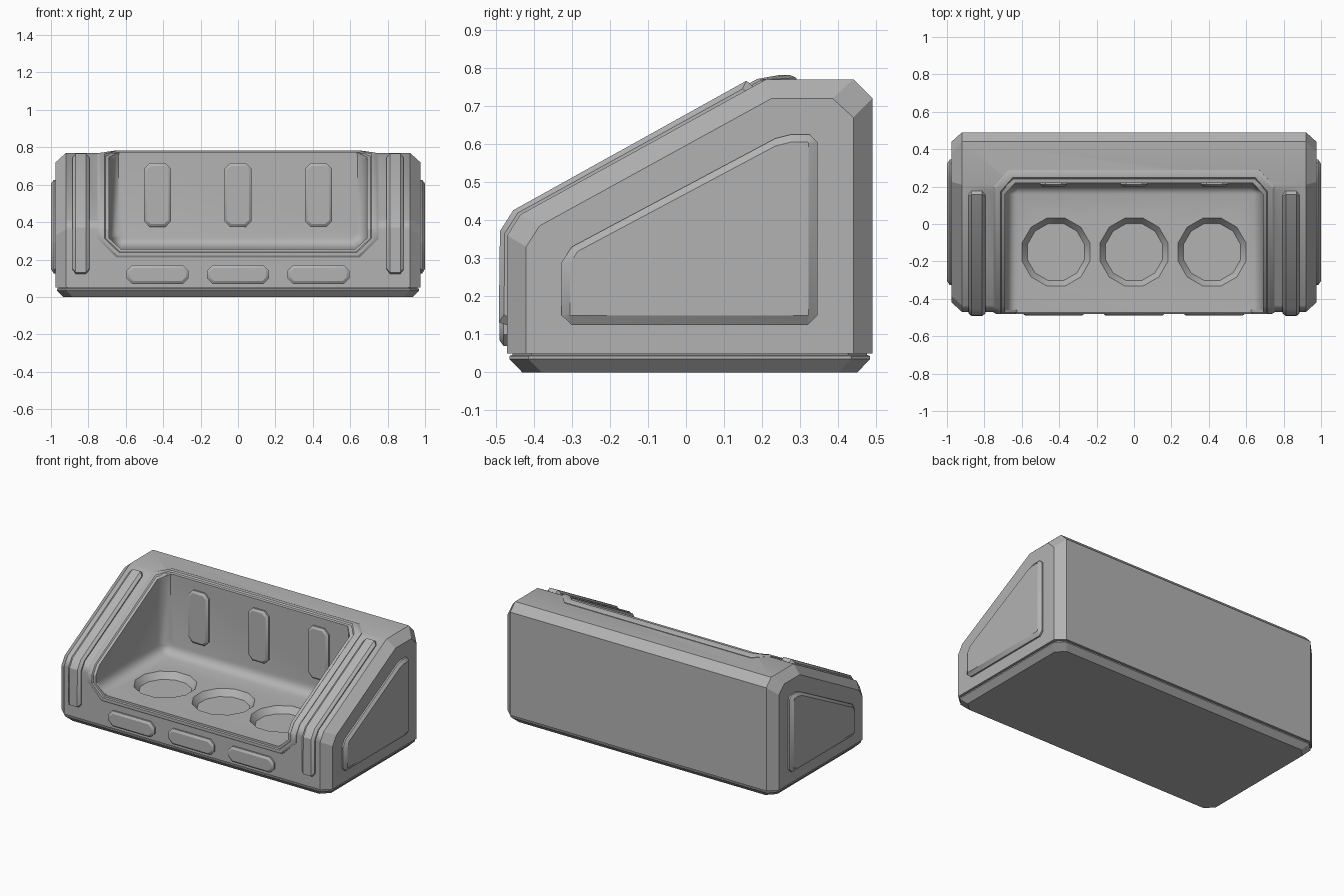
import bpy, bmesh, math
from mathutils import Vector

if "Cube" in bpy.data.objects:
    bpy.data.objects.remove(bpy.data.objects["Cube"])

grey = bpy.data.materials.new("warm grey metal")
grey.use_nodes = True
COLOUR = (0.45, 0.45, 0.45, 1)
grey.diffuse_color = COLOUR
grey.node_tree.nodes["Principled BSDF"].inputs["Base Color"].default_value = COLOUR


def loft(name, rings, closed=False, angle=30):
    """Skin equal-length closed rings; cap the ends, or join last to first."""
    bm = bmesh.new()
    loops = [[bm.verts.new(p) for p in ring] for ring in rings]
    pairs = list(zip(loops, loops[1:]))
    if closed:
        pairs.append((loops[-1], loops[0]))
    else:
        bm.faces.new(loops[0])
        bm.faces.new(loops[-1])
    for a, b in pairs:
        for i in range(len(a)):
            j = (i + 1) % len(a)
            bm.faces.new((a[i], a[j], b[j], b[i]))
    bmesh.ops.recalc_face_normals(bm, faces=bm.faces)
    mesh = bpy.data.meshes.new(name)
    bm.to_mesh(mesh)
    bm.free()
    obj = bpy.data.objects.new(name, mesh)
    bpy.context.collection.objects.link(obj)
    mesh.materials.append(grey)
    activate(obj)
    bpy.ops.object.shade_smooth_by_angle(angle=math.radians(angle))
    return obj


def activate(obj):
    bpy.ops.object.select_all(action='DESELECT')
    obj.select_set(True)
    bpy.context.view_layer.objects.active = obj


def at_x(x, profile):
    return [(x, y, z) for y, z in profile]


def chamfered(w, h, c):
    """Chamfered rectangle outline from half sizes."""
    return [(w - c, -h), (w, c - h), (w, h - c), (w - c, h),
            (c - w, h), (-w, h - c), (-w, c - h), (c - w, -h)]


def cut(obj, cutter):
    mod = obj.modifiers.new("cut", 'BOOLEAN')
    mod.operation, mod.solver, mod.object = 'DIFFERENCE', 'EXACT', cutter
    activate(obj)
    bpy.ops.object.modifier_apply(modifier=mod.name)
    bpy.data.objects.remove(cutter)


FRONT, BACK, SPACING, FLOOR = -0.47, 0.49, 0.43, 0.255

# Body: wedge profile with chamfered sides
outer = [(FRONT, .05), (FRONT, .36), (-.435, .415), (.21, .77),
         (.44, .77), (BACK, .72), (BACK, .05)]
inner = [(-.42, .05), (-.42, .33), (-.385, .385), (.225, .72),
         (.385, .72), (.44, .67), (.44, .05)]
body = loft("body", [at_x(-.975, inner), at_x(-.92, outer),
                     at_x(.92, outer), at_x(.975, inner)])

# Open recess with softened inner corners
def bay(y, w, low, c):
    return [(-w, y, 1), (-w, y, low + c), (c - w, y, low),
            (w - c, y, low), (w, y, low + c), (w, y, 1)]

cut(body, loft("recess_cutter", [bay(-.6, .69, FLOOR, .06), bay(.16, .69, FLOOR, .06),
                                 bay(.22, .64, FLOOR + .06, .03)]))

# Round tapered sockets in the recess floor
def ring12(cx, r, z):
    steps = [math.radians(15 + 30 * i) for i in range(12)]
    return [(cx + r * math.cos(a), -.15 + r * math.sin(a), z) for a in steps]

for k in (-1, 0, 1):
    cx = k * SPACING * .97
    cut(body, loft("socket_cutter", [ring12(cx, .158, FLOOR - .04), ring12(cx, .188, FLOOR),
                                     ring12(cx, .188, FLOOR + .02)]))

# Body shading: soft along the profile, crisp at the side chamfers
body.data.polygons.foreach_set("use_smooth", [True] * len(body.data.polygons))
bm = bmesh.new()
bm.from_mesh(body.data)
for e in bm.edges:
    side = all(abs(v.co.x) > .9 for v in e.verts)
    e.smooth = e.calc_face_angle(3) < math.radians(50) and not side
bm.to_mesh(body.data)
bm.free()
weighted = body.modifiers.new("weighted normals", 'WEIGHTED_NORMAL')
weighted.keep_sharp = True

# Base skirt: tapered foot with a thin groove below the body
def plan(z, inset):
    mid = (FRONT + BACK) / 2
    outline = chamfered(.975 - inset, (BACK - FRONT) / 2 - inset, .05)
    return [(x, y + mid, z) for x, y in outline]

loft("base", [plan(0, .04), plan(.035, .006), plan(.043, .006),
              plan(.046, .014), plan(.052, .014)])

# Raised side panels
panel = [(-.30, .125), (.32, .125), (.345, .15), (.345, .605), (.325, .625),
         (.275, .625), (.235, .615), (-.30, .33), (-.327, .29), (-.327, .15)]
panel_top = [(-.305, .15), (.322, .15), (.322, .152), (.322, .603), (.32, .605),
             (.275, .605), (.235, .595), (-.285, .318), (-.305, .285), (-.305, .152)]
for side, s in (("left", 1), ("right", -1)):
    loft(side + "_panel", [at_x(s * .97, panel), at_x(s * .985, panel),
                           at_x(s, panel_top)])


# Raised plates facing the front
def plate(name, cx, cz, y, w, h):
    rings = [(-.01, 0), (.01, 0), (.02, .014)]
    loft(name, [[(cx + u, y - d, cz + v) for u, v in chamfered(w - i, h - i, .03 - i / 2)]
                for d, i in rings])

for side, k in (("right", -1), ("middle", 0), ("left", 1)):
    plate(side + "_front_plate", k * SPACING, .12, FRONT, .165, .05)
    plate(side + "_back_wall_plate", k * SPACING, .545, .22, .072, .17)

# Raised strips running up the front and over the slope
N_FRONT, N_SLOPE, N_TOP = Vector((0, -1, 0)), Vector((0, -.48, .877)), Vector((0, 0, 1))
N_BEND = (N_FRONT + N_SLOPE).normalized()

def strip_ring(x, height, trim):
    low, high = Vector((0, FRONT, .12 + trim)), Vector((0, .18, .753))
    high -= Vector((0, .877, .48)) * trim
    path = [low, Vector((0, FRONT, .36)), Vector((0, -.435, .415)), high]
    normals = [N_FRONT, N_BEND, N_BEND, N_SLOPE]
    top = [p + n * height for p, n in zip(path, normals)]
    top[0].z += .012
    top[-1] -= Vector((0, .877, .48)) * .012
    base = [p - n * .01 for p, n in zip(path, normals)]
    return [(x, p.y, p.z) for p in base + top[::-1]]

for side, s in (("left", 1), ("right", -1)):
    loft(side + "_strip", [strip_ring(s * .84 + dx, h, t) for dx, h, t in
                           ((-.045, .008, .02), (-.028, .022, 0),
                            (.028, .022, 0), (.045, .008, .02))])

# Stepped frame around the recess: outer x, inner x, outer y z, inner y z, normal
half = [(.65, .625, (FRONT, .21), (FRONT, FLOOR), N_FRONT),
        (.75, .69, (FRONT, .31), (FRONT, .315), N_FRONT),
        (.75, .69, (FRONT, .36), (FRONT, .36), N_BEND),
        (.75, .69, (-.435, .415), (-.435, .415), N_BEND),
        (.75, .69, (.20, .765), (.16, .7425), (N_SLOPE + N_TOP).normalized()),
        (.67, .635, (.29, .77), (.22, .77), N_TOP)]
path = half + [(-a, -b, p, q, n) for a, b, p, q, n in reversed(half)]
section = [(0, -.01), (0, .004), (.25, .012), (.6, .012), (.7, .004), (1, .004), (1, -.01)]
rings = []
for a, b, p, q, n in path:
    o, i = Vector((a, *p)), Vector((b, *q))
    rings.append([o.lerp(i, t) + n * h for t, h in section])
loft("recess_frame", rings, closed=True)
